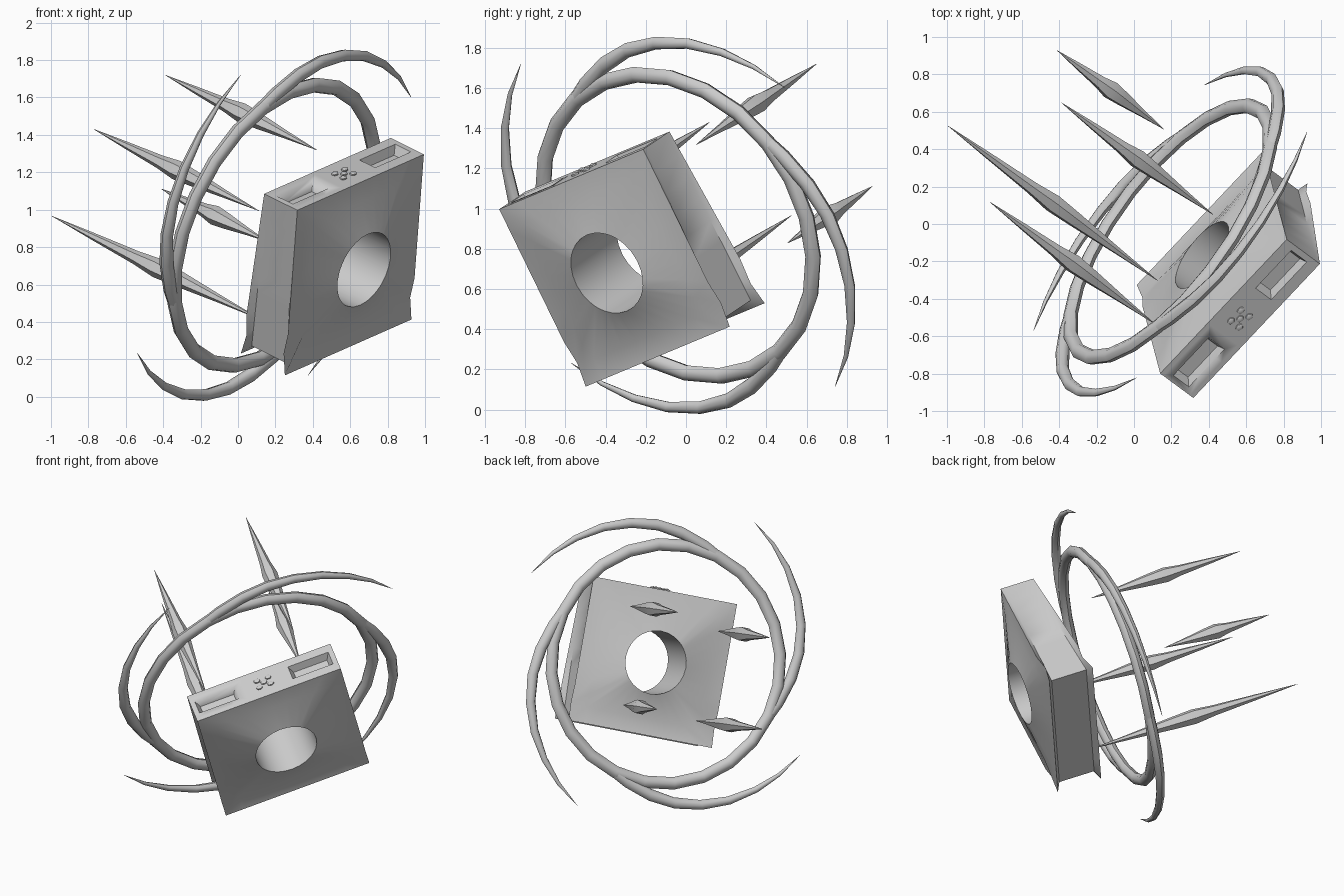
import bpy, bmesh, math
from mathutils import Vector, Matrix

if "Cube" in bpy.data.objects:
    bpy.data.objects.remove(bpy.data.objects["Cube"], do_unlink=True)

grey = bpy.data.materials.new("stone grey")
grey.use_nodes = True
COL = (0.6, 0.6, 0.6, 1)
grey.diffuse_color = COL
grey.node_tree.nodes["Principled BSDF"].inputs["Base Color"].default_value = COL

# Tilted frame: local x = slab width, -y = slab front, z = slab height
U = Vector((0.657, 0.696, 0.290)).normalized()
M = Vector((0.748, -0.552, -0.37))
M = (M - U * M.dot(U)).normalized()
V = M.cross(U)
FRAME = Matrix((U, -M, V)).transposed().to_4x4()
FRAME.translation = (0.519, -0.28, 0.756)
TO_LOCAL = FRAME.inverted()
RING_Y = 0.435


def make(name, bm, angle=40):
    """Finish a mesh in the tilted frame, with smooth shading and sharp edges."""
    bmesh.ops.recalc_face_normals(bm, faces=bm.faces)
    bm.transform(FRAME)
    me = bpy.data.meshes.new(name)
    bm.to_mesh(me)
    bm.free()
    me.materials.append(grey)
    ob = bpy.data.objects.new(name, me)
    bpy.context.collection.objects.link(ob)
    bpy.ops.object.select_all(action='DESELECT')
    ob.select_set(True)
    bpy.context.view_layer.objects.active = ob
    bpy.ops.object.shade_smooth_by_angle(angle=math.radians(angle))
    return ob


def loft(bm, rings, closed=False, caps=False):
    """Skin a list of equal point rings."""
    vr = [[bm.verts.new(p) for p in r] for r in rings]
    n = len(vr[0])
    for i in range(len(vr) if closed else len(vr) - 1):
        a, b = vr[i], vr[(i + 1) % len(vr)]
        for j in range(n):
            k = (j + 1) % n
            bm.faces.new((a[j], a[k], b[k], b[j]))
    if caps:
        bm.faces.new(vr[0])
        bm.faces.new(vr[-1][::-1])


# Slab: swollen faces around a round hole, sides pinched inwards at the bottom
HX, HZ, HOLE = 0.515, 0.492, 0.215
square = []
for k in range(8):
    t = -1 + k / 4
    square.append((t, 1))
square += [(1, -t) for t, _ in square[:8]]
square += [(-a, -b) for a, b in square]


def edge_ring(s, pinch):
    pts = []
    for a, b in square:
        half = 0.138 - 0.0195 * b
        if -0.9 < b < -0.6 and abs(s) == 1:
            half -= 0.02
        f = 1 - pinch * (1 - b) / 2
        pts.append((a * HX * f, s * half, b * HZ * f))
    return pts


def face_ring(side):
    pts = []
    for a, b in square:
        half = 0.152 - 0.012 * b - (0.028 if b < -0.9 else 0)
        pts.append((a * HX * 0.78, side * half, b * HZ * 0.78))
    return pts


def hole_ring(side):
    pts = []
    for a, b in square:
        g = math.atan2(b, a)
        pts.append((HOLE * math.cos(g), side * 0.207, HOLE * math.sin(g)))
    return pts


bm = bmesh.new()
loft(bm, [hole_ring(1), face_ring(1), edge_ring(1, 0), edge_ring(0.8, 0.09),
          edge_ring(-0.8, 0.09), edge_ring(-1, 0), face_ring(-1), hole_ring(-1)],
     closed=True)
slab = make("slab", bm)

# Two sloping slots sunk into the top of the slab
for side in (-1, 1):
    bm = bmesh.new()
    rings = []
    for z, w, d in ((HZ + 0.03, 0.16, 0.068), (HZ - 0.05, 0.12, 0.035)):
        rings.append([(side * 0.335 + i * w, j * d, z)
                      for i, j in ((-1, -1), (1, -1), (1, 1), (-1, 1))])
    loft(bm, rings, caps=True)
    cutter = make("slot_cutter", bm)
    cutter.hide_render = True
    mod = slab.modifiers.new("slot", 'BOOLEAN')
    mod.operation = 'DIFFERENCE'
    mod.solver = 'EXACT'
    mod.object = cutter
    bpy.context.view_layer.objects.active = slab
    bpy.ops.object.modifier_apply(modifier=mod.name)
    bpy.data.objects.remove(cutter, do_unlink=True)

# Small knobbly ornament in the middle of the top
bm = bmesh.new()
for x, y in ((0, 0), (-0.04, 0.03), (0.04, 0.03), (-0.04, -0.03), (0.04, -0.03)):
    bmesh.ops.create_icosphere(bm, subdivisions=1, radius=1, matrix=(
        Matrix.Translation((x, y, HZ)) @ Matrix.Diagonal((0.026, 0.02, 0.016, 1))))
make("top_ornament", bm)


def section(angle, radius, wide, thick, sides=8):
    """Oval section of a hoop at a polar angle in the ring plane."""
    pts = []
    for i in range(sides):
        g = 2 * math.pi * i / sides
        r = radius + wide * math.cos(g)
        pts.append((r * math.cos(angle), RING_Y + thick * math.sin(g), r * math.sin(angle)))
    return pts


# Hoop behind the slab
bm = bmesh.new()
loft(bm, [section(2 * math.pi * i / 24, 0.808, 0.042, 0.036) for i in range(24)], closed=True)
make("ring", bm, 50)

# Four curved blades spiralling off the hoop: degrees before tip, radius, half width
BLADE = [(88, 0.80, 0.036), (76, 0.835, 0.041), (64, 0.888, 0.041), (53, 0.94, 0.038),
         (42, 0.985, 0.034), (31, 1.027, 0.029), (20, 1.065, 0.022), (10, 1.10, 0.013),
         (0, 1.135, 0.001)]
for k in range(4):
    tip = math.radians(22.3 + 90 * k)
    bm = bmesh.new()
    loft(bm, [section(tip + math.radians(a), r, w, w * 0.85) for a, r, w in BLADE], caps=True)
    make(f"ring_blade_{k + 1}", bm, 50)

# Four long spikes floating behind the slab: outer tip and length
SPIKES = [((-0.995, 0.525, 0.966), 1.50), ((-0.77, 0.117, 1.43), 1.18),
          ((-0.387, 0.648, 1.719), 1.083), ((-0.41, 0.927, 1.111), 0.762)]
PROFILE = [(0, 0.001), (0.2, 0.02), (0.4, 0.037), (0.5, 0.053), (0.61, 0.043),
           (0.8, 0.021), (1, 0.001)]
for k, (outer, length) in enumerate(SPIKES):
    p = TO_LOCAL @ Vector(outer)
    bm = bmesh.new()
    rings = []
    for t, r in PROFILE:
        rings.append([(p.x + r * math.cos(g * math.pi / 3), p.y - t * length,
                       p.z + r * math.sin(g * math.pi / 3)) for g in range(6)])
    loft(bm, rings, caps=True)
    make(f"spike_{k + 1}", bm, 50)
